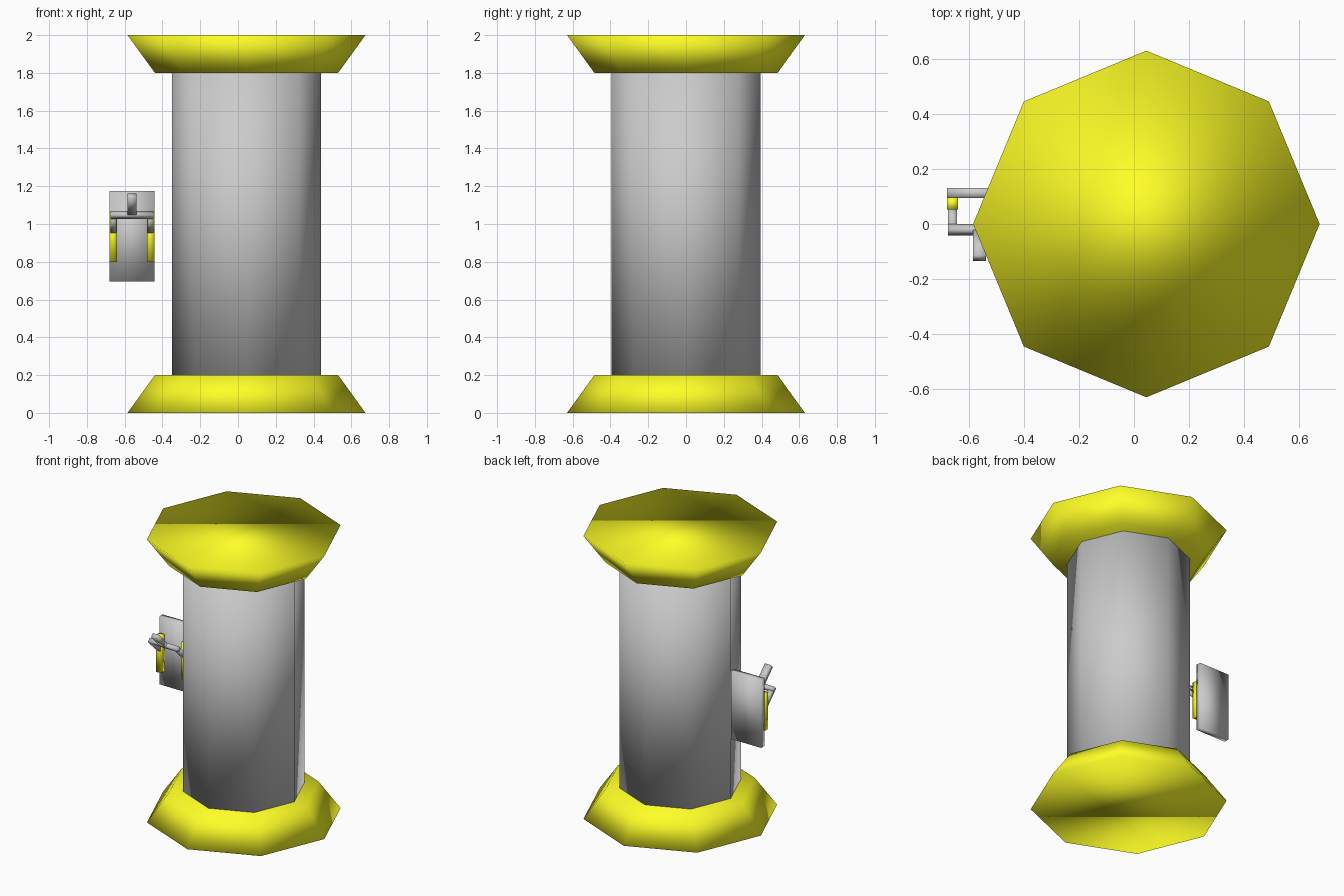
import bpy, bmesh
from math import radians, sqrt
from mathutils import Matrix

if "Cube" in bpy.data.objects:
    bpy.data.objects.remove(bpy.data.objects["Cube"])

yellow = bpy.data.materials.new("yellow")
yellow.diffuse_color = (1.0, 1.0, 0.02, 1)
yellow.use_nodes = True
yellow.node_tree.nodes["Principled BSDF"].inputs["Base Color"].default_value = yellow.diffuse_color


def finish(bm, name, mat=None):
    bmesh.ops.recalc_face_normals(bm, faces=bm.faces)
    for f in bm.faces:
        f.smooth = True
    me = bpy.data.meshes.new(name)
    bm.to_mesh(me)
    bm.free()
    if mat:
        me.materials.append(mat)
    ob = bpy.data.objects.new(name, me)
    bpy.context.collection.objects.link(ob)
    return ob


def octagon(name, z0, z1, r0, r1, mat=None):
    bm = bmesh.new()
    bmesh.ops.create_cone(bm, cap_ends=True, segments=8, radius1=r0, radius2=r1,
                          depth=z1 - z0,
                          matrix=Matrix.Translation((0.045, 0, (z0 + z1) / 2)))
    return finish(bm, name, mat)


def box(name, center, size, mat=None, tilt=0):
    bm = bmesh.new()
    m = (Matrix.Translation(center) @ Matrix.Rotation(radians(tilt), 4, 'X')
         @ Matrix.Diagonal((*size, 1)))
    bmesh.ops.create_cube(bm, size=1, matrix=m)
    return finish(bm, name, mat)


# Column with flared ends
octagon("base_flange", 0, 0.2, 0.63, 0.485, yellow)
octagon("column", 0.2, 1.8, 0.395, 0.395)
octagon("top_flange", 1.8, 2.0, 0.485, 0.63, yellow)

# Switch back plate
CX = -0.5615
box("switch_plate", (CX, 0.1125, 0.935), (0.237, 0.037, 0.48))

# Tilted lever: fork arms, crossbar and handle all lie along one 45 degree line
BAR_Y, BAR_Z, T = -0.021, 1.048, 0.03


def lever_part(name, x, width, start, end):
    d = (start + end) / 2 / sqrt(2)
    box(name, (x, BAR_Y - d, BAR_Z + d), (width, T, end - start), tilt=45)


for side, s in (("left", -1), ("right", 1)):
    box(side + "_contact", (CX + s * 0.0985, 0.074, 0.93), (0.04, 0.042, 0.26), yellow)
    lever_part(side + "_lever_arm", CX + s * 0.098, 0.032, -0.13, -T / 2)
lever_part("lever_crossbar", CX, 0.228, -T / 2, T / 2)
lever_part("lever_handle", CX, 0.048, T / 2, 0.146)
